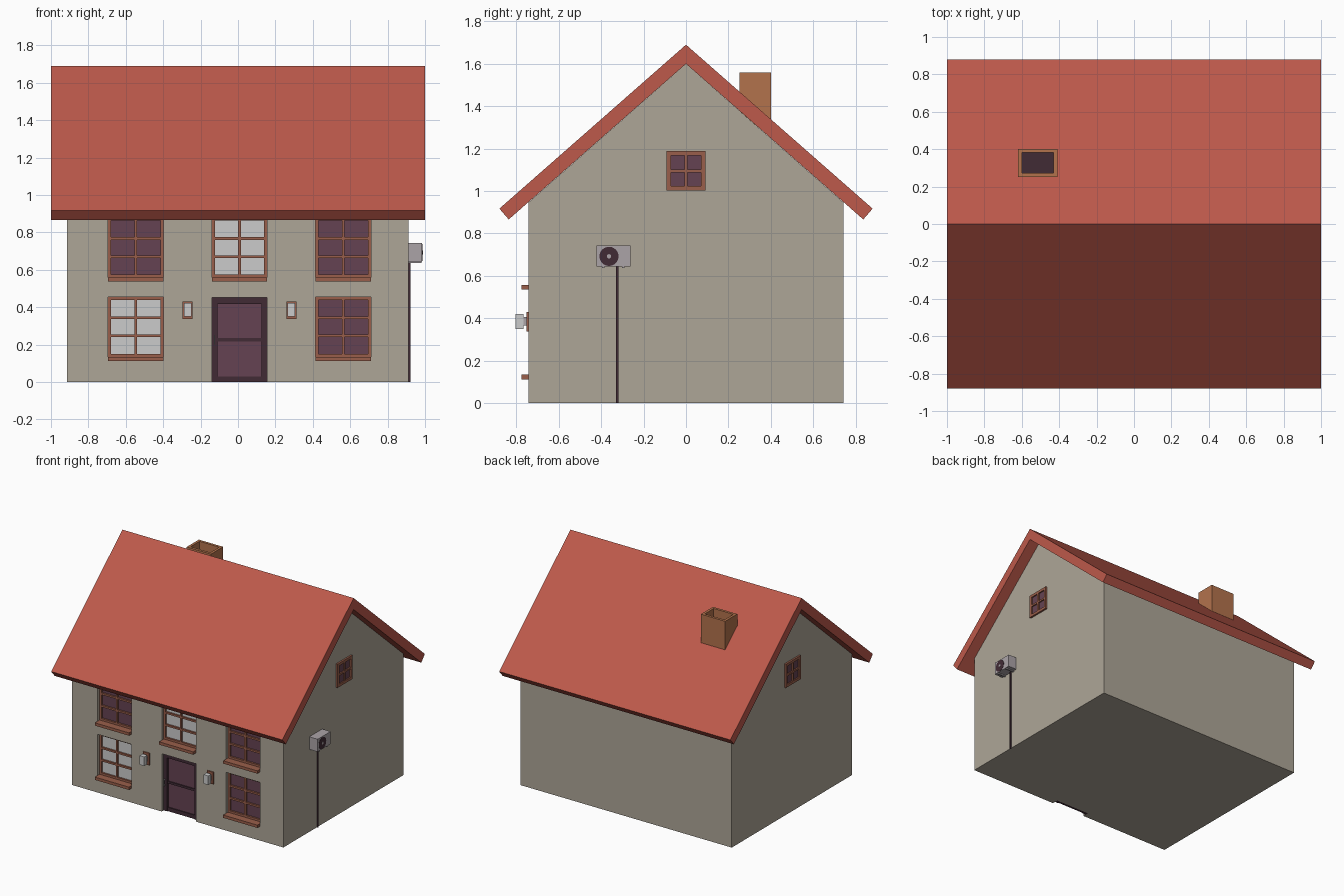
import bpy, bmesh, math
from mathutils import Matrix, Vector

if "Cube" in bpy.data.objects:
    bpy.data.objects.remove(bpy.data.objects["Cube"])


def material(name, r, g, b):
    m = bpy.data.materials.new(name)
    m.diffuse_color = (r, g, b, 1)
    m.use_nodes = True
    m.node_tree.nodes["Principled BSDF"].inputs["Base Color"].default_value = m.diffuse_color
    return m


STONE = material("stone", .42, .38, .31)
TILE = material("roof_tile", .51, .10, .07)
WOOD = material("wood", .32, .113, .069)
BRICK = material("brick", .45, .17, .073)
DARK = material("dark", .053, .024, .036)
PLUM = material("plum", .13, .055, .084)
LIT = material("lit_glass", .8, .8, .8)
METAL = material("metal", .41, .37, .39)


def finish(name, bm, mat):
    bmesh.ops.recalc_face_normals(bm, faces=bm.faces)
    me = bpy.data.meshes.new(name)
    bm.to_mesh(me)
    bm.free()
    if mat:
        me.materials.append(mat)
    ob = bpy.data.objects.new(name, me)
    bpy.context.collection.objects.link(ob)
    return ob


def boxes(name, mat, *bounds):
    """One object made of boxes given as x0, x1, y0, y1, z0, z1."""
    bm = bmesh.new()
    for x0, x1, y0, y1, z0, z1 in bounds:
        size = Vector((abs(x1 - x0), abs(y1 - y0), abs(z1 - z0)))
        mid = Vector((x0 + x1, y0 + y1, z0 + z1)) / 2
        bmesh.ops.create_cube(bm, size=1, matrix=Matrix.Translation(mid) @ Matrix.Diagonal(size).to_4x4())
    return finish(name, bm, mat)


def prism(name, mat, profile, x0, x1):
    """Extrude a (y, z) profile along x."""
    bm = bmesh.new()
    face = bm.faces.new([bm.verts.new((x0, y, z)) for y, z in profile])
    geom = bmesh.ops.extrude_face_region(bm, geom=[face])["geom"]
    bmesh.ops.translate(bm, vec=(x1 - x0, 0, 0), verts=[v for v in geom if isinstance(v, bmesh.types.BMVert)])
    return finish(name, bm, mat)


def disc(name, mat, r, x0, x1, y, z):
    bm = bmesh.new()
    bmesh.ops.create_cone(bm, cap_ends=True, segments=32, radius1=r, radius2=r, depth=x1 - x0,
                          matrix=Matrix.Translation(((x0 + x1) / 2, y, z)) @ Matrix.Rotation(math.pi / 2, 4, 'Y'))
    return finish(name, bm, mat)


def lattice(u0, u1, v0, v1, cols, rows, rim, bar):
    """Rectangles (u0, u1, v0, v1) of a frame with glazing bars."""
    rects = [(u0, u0 + rim, v0, v1), (u1 - rim, u1, v0, v1),
             (u0 + rim, u1 - rim, v0, v0 + rim), (u0 + rim, u1 - rim, v1 - rim, v1)]
    iu, iv = u1 - u0 - 2 * rim, v1 - v0 - 2 * rim
    for i in range(1, cols):
        c = u0 + rim + iu * i / cols
        rects.append((c - bar / 2, c + bar / 2, v0 + rim, v1 - rim))
    for i in range(1, rows):
        c = v0 + rim + iv * i / rows
        rects.append((u0 + rim, u1 - rim, c - bar / 2, c + bar / 2))
    return rects


WALL_Y, BACK_Y, HALF = -.742, -.692, .1475
CX = .008
SIDE = .912

# walls with gables
walls = prism("walls", STONE, [(-.742, 0), (.742, 0), (.742, .947), (0, 1.6), (-.742, .947)], -.915, SIDE)

# front windows: centre x, sill bottom z, glass
windows = [(CX - .555, .112, LIT), (CX + .555, .112, PLUM), (CX - .555, .536, PLUM),
           (CX, .536, LIT), (CX + .555, .536, PLUM)]

# recesses cut into the front wall
cutter = boxes("recess_cutter", None, (CX - HALF, CX + HALF, -.8, BACK_Y, -.1, .452),
               *[(x - HALF, x + HALF, -.8, BACK_Y, z + .01, z + .343) for x, z, _ in windows])
cutter.hide_render = True
mod = walls.modifiers.new("recesses", 'BOOLEAN')
mod.operation, mod.solver, mod.object = 'DIFFERENCE', 'EXACT', cutter
cut = bpy.data.meshes.new_from_object(walls.evaluated_get(bpy.context.evaluated_depsgraph_get()))
walls.modifiers.clear()
walls.data = cut
bpy.data.objects.remove(cutter)

# window frames, glass and sills
for x, z, glass in windows:
    a, b = x - HALF, x + HALF
    boxes("window_frame", WOOD, *[(u0, u1, -.718, BACK_Y, v0, v1)
                                  for u0, u1, v0, v1 in lattice(a, b, z + .022, z + .343, 2, 3, .016, .014)])
    boxes("window_glass", glass, (a + .01, b - .01, -.704, BACK_Y, z + .03, z + .335))
    boxes("window_sill", WOOD, (a, b, -.776, BACK_Y, z, z + .022))

# front door
a, b = CX - HALF, CX + HALF
boxes("door_frame", DARK, (a, a + .03, -.718, BACK_Y, 0, .452), (b - .03, b, -.718, BACK_Y, 0, .452),
      (a + .03, b - .03, -.718, BACK_Y, .418, .452), (a + .03, b - .03, -.712, BACK_Y, 0, .03),
      (a + .03, b - .03, -.712, BACK_Y, .217, .234))
boxes("door_panel", PLUM, (a + .02, b - .02, -.704, BACK_Y, .01, .43))
boxes("door_handle", METAL, (a + .01, a + .017, -.738, -.73, .2, .25),
      (a + .01, a + .017, -.73, -.716, .2, .207), (a + .01, a + .017, -.73, -.716, .243, .25))

# wall lamps beside the door
for x in (CX - .277, CX + .277):
    boxes("lamp_plate", WOOD, (x - .027, x + .027, -.752, WALL_Y, .337, .43))
    boxes("lamp_arm", METAL, (x - .013, x + .013, -.768, -.75, .365, .405))
    boxes("lamp_body", LIT, (x - .02, x + .02, -.804, -.766, .35, .421))

# gable windows on both ends
for s, wall in ((1, SIDE), (-1, -.915)):
    boxes("gable_window_frame", WOOD, *[(wall - s * .01, wall + s * .014, u0, u1, v0, v1)
                                        for u0, u1, v0, v1 in lattice(-.092, .092, 1.003, 1.188, 2, 2, .021, .014)])
    boxes("gable_window_glass", PLUM, (wall - s * .01, wall + s * .004, -.08, .08, 1.015, 1.176))

# roof
prism("roof", TILE, [(0, 1.69), (.88, .917), (.836, .866), (0, 1.6), (-.836, .866), (-.88, .917)], -1, 1)

# chimney, hollow at the top
x0, x1, y0, y1, t, low, top = -.62, -.41, .252, .402, .02, 1.3, 1.56
boxes("chimney", BRICK, (x0, x0 + t, y0, y1, low, top), (x1 - t, x1, y0, y1, low, top),
      (x0 + t, x1 - t, y0, y0 + t, low, top), (x0 + t, x1 - t, y1 - t, y1, low, top))
boxes("chimney_flue", DARK, (x0 + t, x1 - t, y0 + t, y1 - t, 1.32, 1.475))

# outdoor cooling unit on the right wall
boxes("cooling_unit", METAL, (SIDE, .984, -.422, -.262, .645, .743))
disc("cooling_fan", DARK, .045, .975, .986, -.363, .692)
disc("cooling_fan_hub", METAL, .01, .98, .988, -.363, .692)
boxes("cooling_bracket", METAL, *[(SIDE, .98, y - .006, y + .006, .636, .646) for y in (-.39, -.296)])
boxes("cooling_pipe", DARK, (SIDE - .004, .921, -.329, -.318, 0, .65))
